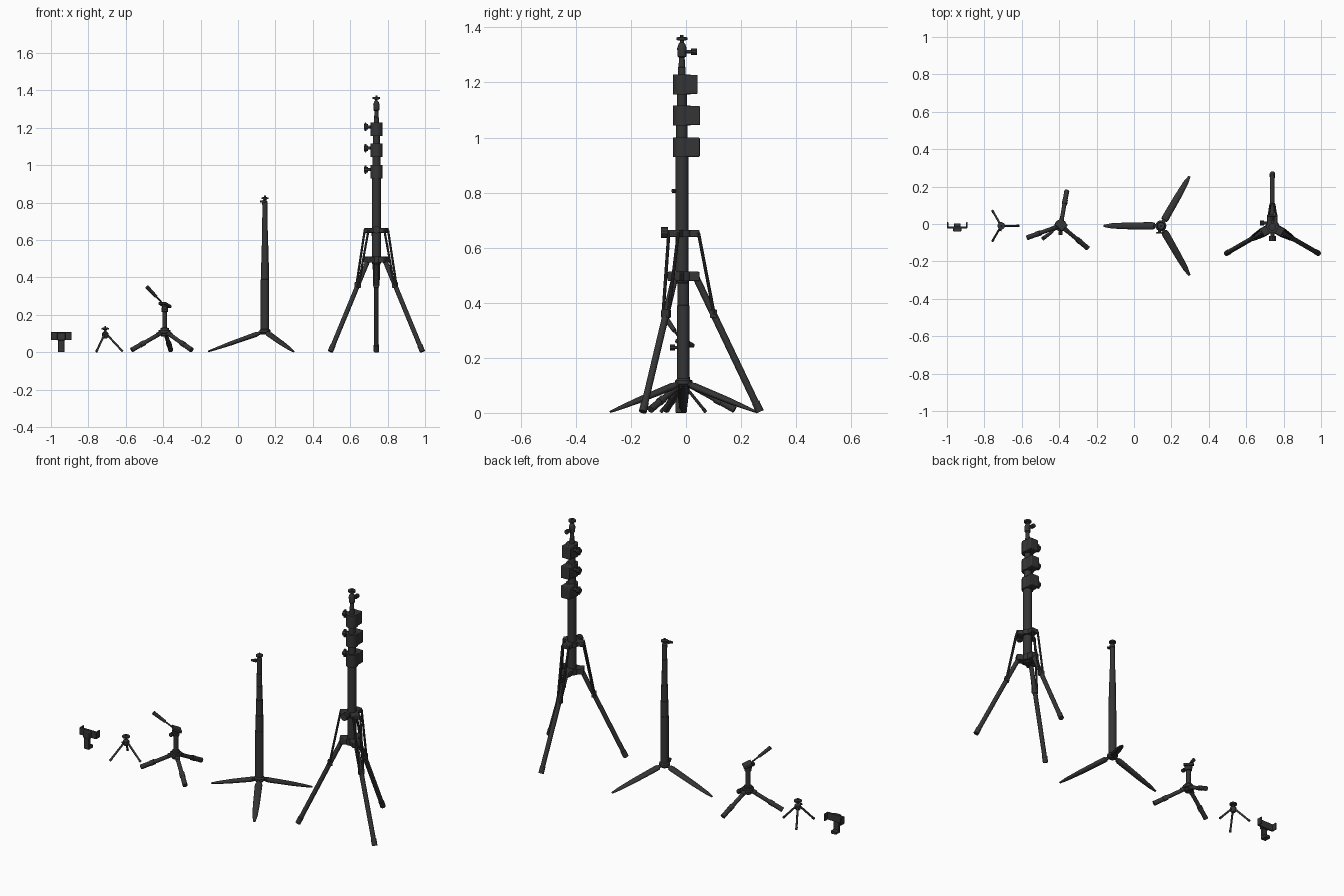
import bpy, math
from mathutils import Vector, Matrix

if "Cube" in bpy.data.objects:
    bpy.data.objects.remove(bpy.data.objects["Cube"])

black = bpy.data.materials.new("matte_black")
black.diffuse_color = (0.035, 0.035, 0.035, 1)
black.use_nodes = True
black.node_tree.nodes["Principled BSDF"].inputs["Base Color"].default_value = black.diffuse_color

def finish(ob, name):
    ob.name = name
    ob.data.materials.append(black)
    bpy.ops.object.shade_smooth_by_angle(angle=math.radians(35))
    return ob

def rod(name, a, b, r1, r2=None, n=16):
    a, b = Vector(a), Vector(b)
    bpy.ops.mesh.primitive_cone_add(vertices=n, radius1=r1, radius2=r1 if r2 is None else r2,
        depth=(b - a).length, location=(a + b) / 2,
        rotation=(b - a).to_track_quat('Z', 'Y').to_euler())
    return finish(bpy.context.object, name)

def box(name, c, size, rot=(0, 0, 0), bevel=0.004):
    bpy.ops.mesh.primitive_cube_add(size=1, location=c, rotation=rot)
    ob = bpy.context.object
    ob.scale = size
    bpy.ops.object.transform_apply(location=False, rotation=False, scale=True)
    if bevel:
        m = ob.modifiers.new("bevel", 'BEVEL')
        m.width, m.segments = bevel, 2
    return finish(ob, name)

def loft(name, rings, n=24):
    """rings: (matrix, half width, half height) elliptical sections joined in order"""
    v, f = [], []
    for M, a, b in rings:
        for i in range(n):
            t = 2 * math.pi * i / n
            v.append(M @ Vector((a * math.cos(t), b * math.sin(t), 0)))
    for k in range(len(rings) - 1):
        for i in range(n):
            j = (i + 1) % n
            f.append((k*n + i, k*n + j, k*n + n + j, k*n + n + i))
    f += [tuple(range(n))[::-1], tuple(range((len(rings) - 1) * n, len(rings) * n))]
    me = bpy.data.meshes.new(name)
    me.from_pydata(v, [], f)
    ob = bpy.data.objects.new(name, me)
    bpy.context.collection.objects.link(ob)
    bpy.ops.object.select_all(action='DESELECT')
    ob.select_set(True)
    bpy.context.view_layer.objects.active = ob
    return finish(ob, name)

def turned(name, x, y, profile):
    """lathe-like stack of (radius, z)"""
    return loft(name, [(Matrix.Translation((x, y, z)), r, r) for r, z in profile])

def polar(x, y, deg, r, z, side=0.0):
    a = math.radians(deg)
    return Vector((x + r*math.cos(a) - side*math.sin(a), y + r*math.sin(a) + side*math.cos(a), z))

def knob(name, base, direction, length, r=0.012):
    b, d = Vector(base), Vector(direction).normalized()
    rod(name + "_stem", b, b + d * length, r * 0.5)
    rod(name + "_grip", b + d * length * 0.5, b + d * length, r, n=10)

# ---- tall light stand ----
X, Y = 0.74, -0.015
turned("stand_column", X, Y, [(.02, .47), (.024, .475), (.024, .96), (.021, .961), (.021, 1.08),
       (.018, 1.081), (.018, 1.2), (.014, 1.201), (.014, 1.255), (.009, 1.26)])
turned("stand_ball_head", X, Y, [(.013, 1.245), (.01, 1.29), (.016, 1.295), (.017, 1.325), (.012, 1.34),
       (.007, 1.345), (.007, 1.352), (.02, 1.354), (.02, 1.364), (.006, 1.365), (.006, 1.372)])
knob("stand_head_knob", (X, Y + .01, 1.312), (0, 1, 0), .045)
for i, (z, back) in enumerate([(.965, .065), (1.08, .066), (1.193, .057)]):
    rod(f"stand_clamp_ring_{i}", (X, Y, z - .036), (X, Y, z + .036), .032, n=24)
    box(f"stand_clamp_block_{i}", (X, Y + back / 2 - .005, z), (.056, back + .01, .07))
    zk = z + .012
    knob(f"stand_clamp_knob_{i}", (X - .025, Y + .02, zk), (-1, 0, 0), .042, .015)
    box(f"stand_clamp_wing_{i}", (X - .058, Y + .02, zk), (.012, .014, .045), bevel=.003)
for name, z, h, w in (("upper", .652, .026, .045), ("lower", .496, .034, .05)):
    rod(f"stand_{name}_collar", (X, Y, z - h/2), (X, Y, z + h/2), .037, n=24)
    for a in (90, 210, 330):
        box(f"stand_{name}_lug_{a}", polar(X, Y, a, .033, z), (.062, w, h), (0, 0, math.radians(a)))
knob("stand_collar_knob", (X, Y - .025, .655), (0, -1, 0), .05, .02)
for a in (90, 210, 330):
    foot, mid, top = (polar(X, Y, a, r, z) for r, z in ((.28, .012), (.115, .36), (.05, .495)))
    rod(f"stand_leg_{a}", foot, top, .0125)
    rod(f"stand_foot_{a}", polar(X, Y, a, .284, .004), polar(X, Y, a, .268, .038), .0145)
    box(f"stand_leg_joint_{a}", mid, (.026, .03, .03), (0, 0, math.radians(a)))
    for s in (-1, 1):
        rod(f"stand_leg_brace_{a}_{s}", polar(X, Y, a, .06, .655, s * .02),
            polar(X, Y, a, .118, .355, s * .011), .006, n=10)

# ---- telescopic selfie pole ----
X, Y = .144, -.01
turned("pole_column", X, Y, [(.019, .095), (.023, .1), (.029, .105), (.029, .118), (.0225, .125), (.0225, .39),
       (.0205, .391), (.0205, .48), (.0185, .481), (.0185, .57), (.0165, .571), (.0165, .65),
       (.0145, .651), (.0145, .72), (.0125, .721), (.0125, .79)])
turned("pole_head", X, Y, [(.015, .787), (.015, .805), (.008, .812), (.008, .818),
       (.019, .82), (.019, .828), (.005, .83), (.005, .838)])
knob("pole_knob", (X - .003, Y - .01, .806), (-.25, -1, 0), .03, .008)
box("pole_knob_wing", (X - .01, Y - .038, .806), (.032, .008, .012), bevel=.002)
for a in (60, 180, 300):
    rod(f"pole_hinge_{a}", polar(X, Y, a, .01, .11), polar(X, Y, a, .045, .097), .009)
    start, end = polar(X, Y, a, .035, .1), polar(X, Y, a, .305, .004)
    d = (end - start).normalized()
    s = polar(0, 0, a + 90, 1, 0)
    R = Matrix((s, d.cross(s), d)).transposed().to_4x4()
    loft(f"pole_leg_{a}", [(Matrix.Translation(start.lerp(end, t)) @ R, w, h) for t, w, h in
         ((0, .017, .011), (.05, .02, .013), (.55, .018, .011), (.85, .014, .007), (1, .006, .004))])

# ---- mini tripod with pan head ----
X, Y = -.392, -.008
turned("pan_column", X, Y, [(.018, .085), (.022, .09), (.022, .1), (.032, .103), (.032, .118), (.022, .12),
       (.022, .13), (.0125, .132), (.0125, .215), (.018, .217), (.018, .238), (.012, .245)])
for a in (80, 200, 320):
    pt = lambda t: polar(X, Y, a, .02, .103).lerp(polar(X, Y, a, .185, .014), t)
    box(f"pan_hinge_{a}", polar(X, Y, a, .03, .1), (.03, .024, .02), (0, .4, math.radians(a)))
    rod(f"pan_leg_upper_{a}", pt(0), pt(.7), .011)
    rod(f"pan_leg_lock_{a}", pt(.58), pt(.72), .0145)
    rod(f"pan_leg_foot_{a}", pt(.7), pt(1.02), .0125, .0135)
handle = Vector((-.095, -.07, .1))
base = Vector((X, Y, .25))
tilt = Vector((.3, .3, 1)).to_track_quat('Z', 'Y').to_euler()
box("pan_tilt_block", (X, Y, .24), (.03, .034, .03))
box("pan_plate", (X + .002, Y + .004, .253), (.055, .05, .014), tilt, .003)
rod("pan_handle_rod", base, base + handle, .0045, n=10)
rod("pan_handle_grip", base + handle * .48, base + handle, .008, .0105)
knob("pan_lock_knob", (X, Y - .015, .238), (0, -1, 0), .035, .011)

# ---- pocket tripod ----
X, Y = -.71, -.01
turned("pocket_hub", X, Y, [(.01, .075), (.014, .08), (.017, .09), (.017, .103), (.012, .108), (.007, .113),
       (.007, .12), (.02, .122), (.02, .131), (.005, .132), (.005, .14)])
knob("pocket_knob", (X, Y - .01, .1), (-.3, -1, 0), .018, .006)
for a in (0, 120, 240):
    rod(f"pocket_leg_{a}", polar(X, Y, a, .012, .092), polar(X, Y, a, .092, .006), .0055, n=12)
    rod(f"pocket_foot_{a}", polar(X, Y, a, .084, .014), polar(X, Y, a, .094, .004), .0065, n=12)

# ---- phone holder ----
X = -.945
box("holder_back", (X, -.019, .087), (.106, .01, .042), bevel=.002)
for s in (-1, 1):
    box(f"holder_jaw_{s}", (X + s * .051, -.006, .087), (.006, .034, .042), bevel=.002)
box("holder_body", (X, -.03, .084), (.044, .022, .042))
box("holder_stem", (X, -.031, .038), (.034, .016, .066), bevel=.003)
box("holder_foot", (X, -.018, .009), (.034, .042, .017), bevel=.003)
